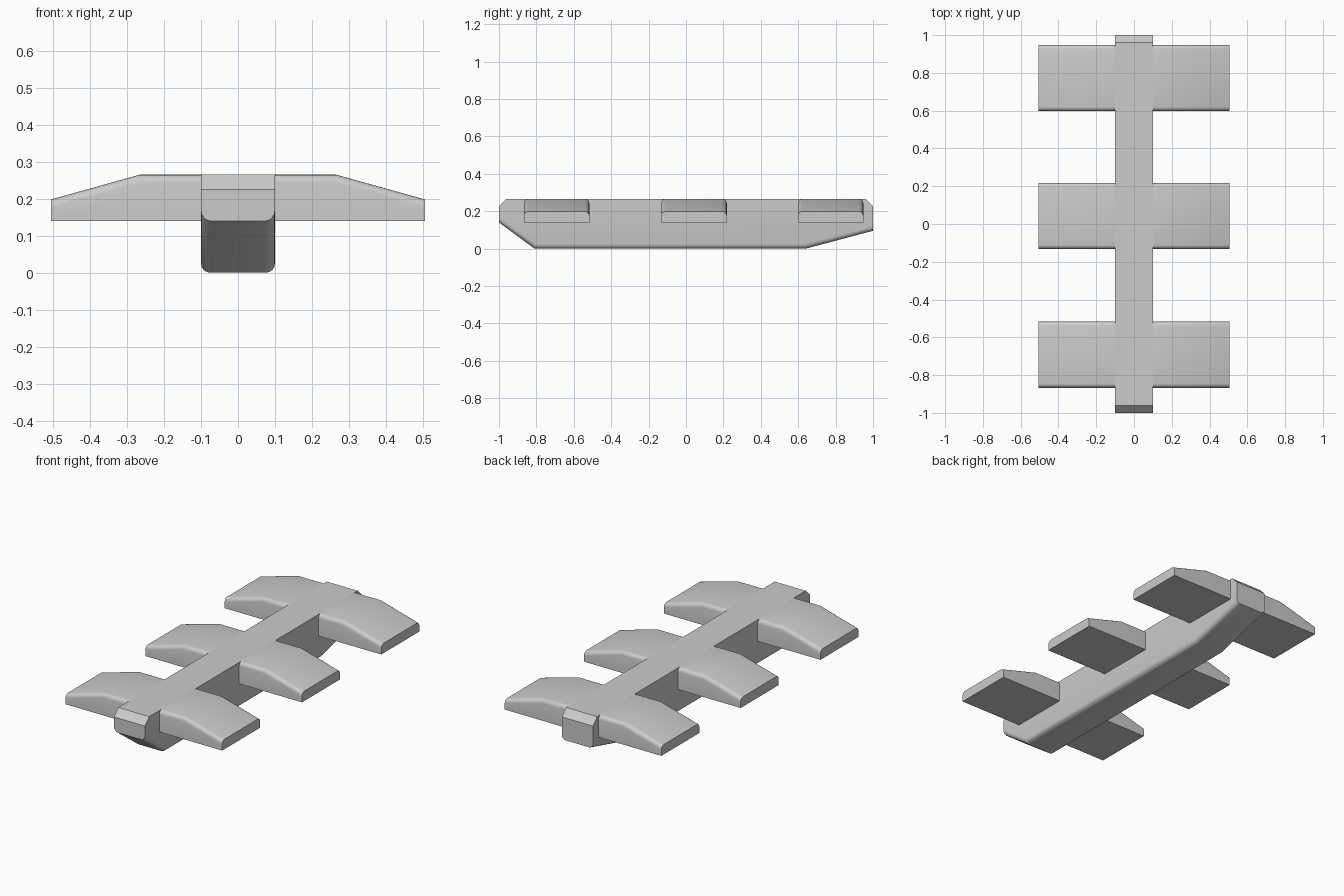
import bpy, bmesh
from mathutils import Vector

if "Cube" in bpy.data.objects:
    bpy.data.objects.remove(bpy.data.objects["Cube"])


def extrude_profile(name, points, depth, rounded, radius):
    """Extrude a closed profile along depth, then round the edges picked by rounded(a, b)."""
    bm = bmesh.new()
    face = bm.faces.new([bm.verts.new(p) for p in points])
    out = bmesh.ops.extrude_face_region(bm, geom=[face])
    moved = [v for v in out["geom"] if isinstance(v, bmesh.types.BMVert)]
    bmesh.ops.translate(bm, vec=Vector(depth), verts=moved)
    bmesh.ops.recalc_face_normals(bm, faces=bm.faces)
    edges = [e for e in bm.edges if rounded(e.verts[0].co, e.verts[1].co)]
    bmesh.ops.bevel(bm, geom=edges, offset=radius, segments=4,
                    profile=0.5, affect='EDGES')
    bmesh.ops.recalc_face_normals(bm, faces=bm.faces)
    mesh = bpy.data.meshes.new(name)
    bm.to_mesh(mesh)
    bm.free()
    obj = bpy.data.objects.new(name, mesh)
    bpy.context.collection.objects.link(obj)
    bpy.context.view_layer.objects.active = obj
    obj.select_set(True)
    bpy.ops.object.shade_smooth_by_angle(angle=0.5)
    obj.select_set(False)
    return obj


# Spine: side profile with slanted ends, rounded along its underside
TOP, HALF = 0.265, 0.1
side = [(-1, 0.14), (-0.81, 0), (0.64, 0), (1, 0.095),
        (1, 0.225), (0.96, TOP), (-0.96, TOP), (-1, 0.225)]
extrude_profile("spine", [(-HALF, y, z) for y, z in side], (2 * HALF, 0, 0),
                lambda a, b: abs(a.x - b.x) < 1e-4 and max(a.z, b.z) < 0.15, 0.025)

# Crossbars: tapered wings mirrored across the spine, rounded on top front and back
wing = [(HALF, 0.14), (0.505, 0.14), (0.505, 0.198), (0.265, TOP), (HALF, TOP)]
for name, y in (("front", -0.867), ("middle", -0.132), ("rear", 0.598)):
    bar = extrude_profile(name + "_crossbar", [(x, y, z) for x, z in wing], (0, 0.35, 0),
                          lambda a, b: abs(a.y - b.y) < 1e-4 and min(a.z, b.z) > 0.15, 0.022)
    mirror = bar.modifiers.new("mirror", 'MIRROR')
    mirror.use_mirror_merge = False
